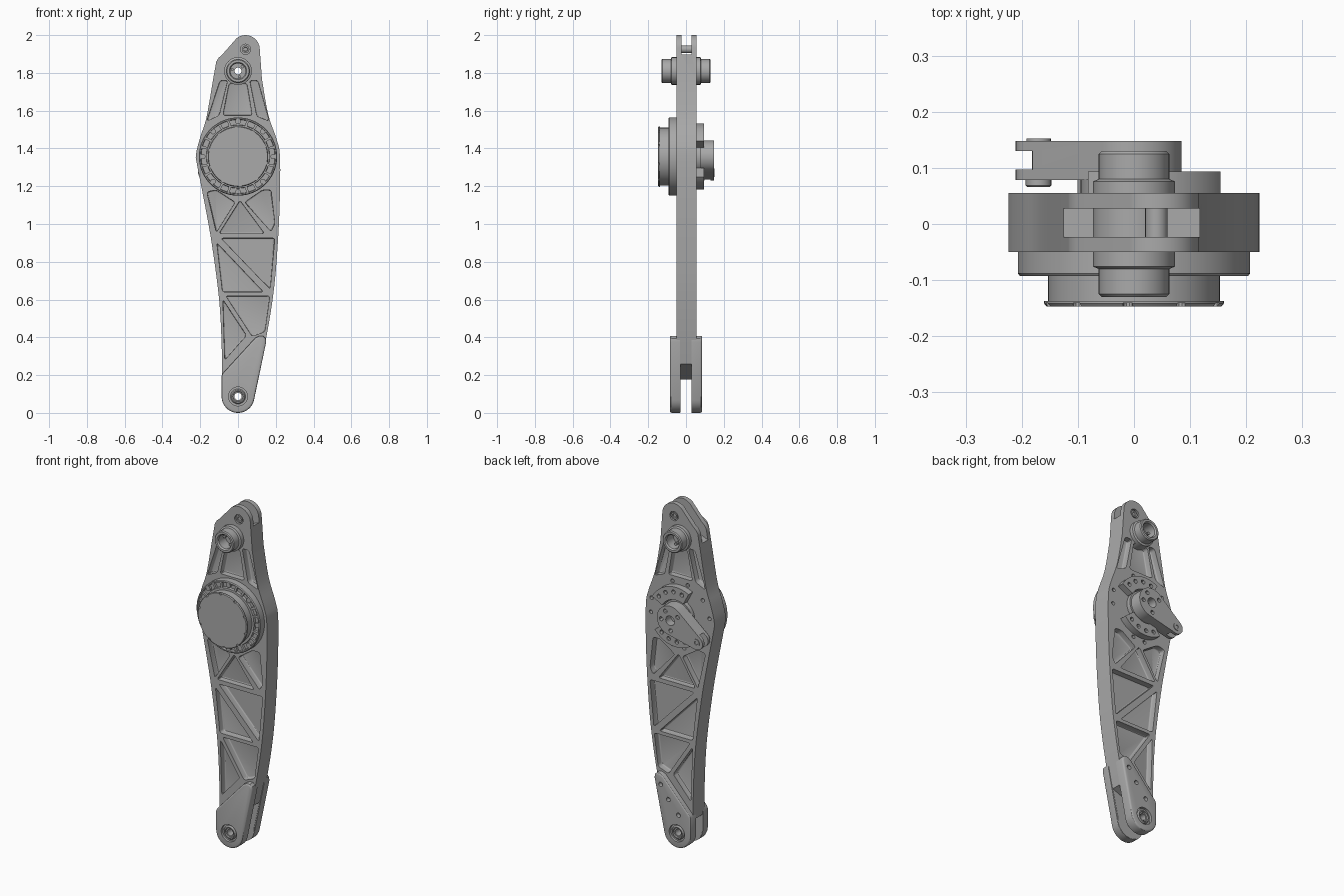
import bpy, bmesh, math
from mathutils import Vector

cube = bpy.data.objects.get("Cube")
if cube:
    bpy.data.objects.remove(cube, do_unlink=True)

metal = bpy.data.materials.new("machined_grey")
metal.use_nodes = True
metal.diffuse_color = (0.4, 0.4, 0.4, 1)
metal.node_tree.nodes["Principled BSDF"].inputs["Base Color"].default_value = (0.4, 0.4, 0.4, 1)


def finish(name, bm):
    bmesh.ops.recalc_face_normals(bm, faces=bm.faces)
    mesh = bpy.data.meshes.new(name)
    bm.to_mesh(mesh)
    bm.free()
    mesh.materials.append(metal)
    obj = bpy.data.objects.new(name, mesh)
    bpy.context.collection.objects.link(obj)
    return obj


def prism(name, pts, y0, y1, corner=0, edge=0):
    """Extrude an x-z outline from y0 to y1; edge rounds the rim at y1."""
    bm = bmesh.new()
    face = bm.faces.new([bm.verts.new((x, y0, z)) for x, z in pts])
    if corner:
        bmesh.ops.bevel(bm, geom=bm.verts[:], offset=corner, segments=3, profile=0.5, affect='VERTICES')
        face = bm.faces[:][0]
    out = bmesh.ops.extrude_face_region(bm, geom=[face], use_keep_orig=True)["geom"]
    bmesh.ops.translate(bm, verts=[v for v in out if isinstance(v, bmesh.types.BMVert)], vec=(0, y1 - y0, 0))
    if edge:
        rim = [e for e in bm.edges if all(abs(v.co.y - y1) < 1e-5 for v in e.verts)]
        bmesh.ops.bevel(bm, geom=rim, offset=edge, segments=3, profile=0.5, affect='EDGES')
    return finish(name, bm)


def lathe(name, x, z, profile, steps=48):
    """Turn a closed (radius, y) profile around an axis along y."""
    bm = bmesh.new()
    vs = [bm.verts.new((x + r, y, z)) for r, y in profile]
    es = [bm.edges.new((a, b)) for a, b in zip(vs, vs[1:] + vs[:1])]
    bmesh.ops.spin(bm, geom=vs + es, cent=(x, 0, z), axis=(0, 1, 0), angle=math.tau, steps=steps)
    bmesh.ops.remove_doubles(bm, verts=bm.verts[:], dist=1e-5)
    return finish(name, bm)


def arc(x, z, r, a0, a1, n=12):
    angles = [math.radians(a0 + (a1 - a0) * i / n) for i in range(n + 1)]
    return [(x + r * math.cos(a), z + r * math.sin(a)) for a in angles]


def rod(name, x, z, r, y0, y1, n=24):
    return prism(name, arc(x, z, r, 0, 360 - 360 / n, n - 1), y0, y1)


def polar(x, z, r, a):
    return x + r * math.cos(math.radians(a)), z + r * math.sin(math.radians(a))


def spline(pts, n=5):
    """Smooth open curve through the given points."""
    p = [Vector(q) for q in [pts[0]] + pts + [pts[-1]]]
    out = []
    for a, b, c, d in zip(p, p[1:], p[2:], p[3:]):
        for i in range(n):
            t = i / n
            out.append(tuple(0.5 * (2 * b + (c - a) * t + (2 * a - 5 * b + 4 * c - d) * t * t
                                    + (3 * b - a - 3 * c + d) * t ** 3)))
    return out + [pts[-1]]


def cut(obj, cutters):
    for c in cutters:
        mod = obj.modifiers.new("cut", 'BOOLEAN')
        mod.object, mod.operation, mod.solver = c, 'DIFFERENCE', 'EXACT'
    dg = bpy.context.evaluated_depsgraph_get()
    mesh = bpy.data.meshes.new_from_object(obj.evaluated_get(dg))
    obj.modifiers.clear()
    obj.data = mesh
    for c in cutters:
        bpy.data.objects.remove(c, do_unlink=True)


HUB = 1.357       # height of the main hub axis
FRONT, BACK = -0.05, 0.055

# Main arm plate
right = [(.085, .1), (.148, .39), (.19, .653), (.212, .918), (.222, 1.156), (.222, 1.36),
         (.205, 1.447), (.16, 1.58), (.127, 1.765)]
left = [(-.115, 1.86), (-.132, 1.765), (-.168, 1.56), (-.2, 1.46), (-.222, 1.37), (-.217, 1.315),
        (-.175, 1.1), (-.138, .89), (-.1, .6), (-.086, .336), (-.086, .1)]
outline = (spline(right) + arc(.04, 1.925, .075, 5, 130) + [(-.085, 1.895), (-.103, 1.88)]
           + spline(left) + arc(0, .087, .086, 185, 355))
arm = prism("arm_plate", outline, FRONT, BACK)

# Truss pockets on both faces, leaving a thin web
pockets = [
    [(-.095, 1.76), (-.055, 1.76), (-.1, 1.575), (-.165, 1.545)],
    [(-.047, 1.745), (.047, 1.745), (.075, 1.575), (-.08, 1.575)],
    [(.062, 1.76), (.105, 1.76), (.165, 1.545), (.1, 1.57)],
    [(-.165, 1.17), (-.115, 1.18), (-.015, 1.115), (-.115, .955)],
    [(.01, 1.125), (-.1, .95), (.14, .95)],
    [(.175, 1.18), (.13, 1.18), (.035, 1.115), (.175, .96), (.195, 1.0)],
    [(-.09, .925), (.195, .925), (.17, .655)],
    [(-.112, .9), (.135, .64), (-.082, .64)],
    [(-.065, .62), (.168, .62), (.142, .43), (.075, .405)],
    [(-.08, .6), (.045, .41), (-.07, .28)],
]
cutters = []
for pts in pockets:
    cutters.append(prism("pocket_cutter", pts, FRONT - .03, FRONT + .036, corner=.012, edge=.006))
    cutters.append(prism("pocket_cutter", pts, BACK + .03, BACK - .036, corner=.012, edge=.006))
# Top and bottom clevis slots, pin and axle holes
cutters += [
    prism("top_slot_cutter", [(-.2, 1.77), (.2, 1.93), (.2, 2.1), (-.2, 2.1)], -.023, .028),
    prism("bottom_slot_cutter", [(-.2, .13), (.2, .29), (.2, -.1), (-.2, -.1)], -.03, .028),
    rod("axle_cutter", 0, 1.81, .045, -.1, .1),
    rod("foot_cutter", 0, .087, .04, -.1, .1),
    rod("pin_cutter", .04, 1.925, .027, -.1, -.037),
    rod("pin_cutter", .04, 1.925, .027, .042, .1),
]
for a in (-10, 15, 75, 105, 140, 172, 262, 285):
    cutters.append(rod("bolt_hole_cutter", *polar(0, HUB, .192, a), .011, .03, .1, 12))
cut(arm, cutters)

# Top clevis pin, with a hollow head on both faces
lathe("clevis_pin", .04, 1.925, [(0, -.041), (.01, -.041), (.012, -.047), (.02, -.047), (.02, .052),
                                (.012, .052), (.01, .046), (0, .046)], 24)

# Upper axle boss, hollow, projecting on both faces
half = [(.018, .06), (.04, .06), (.04, .122), (.046, .13), (.058, .13), (.063, .125),
        (.063, .08), (.073, .076)]
lathe("axle_boss", 0, 1.81, half + [(r, -y) for r, y in reversed(half)])
for side in (-1, 1):
    for a in (45, 165, 285):
        rod("boss_spoke", *polar(0, 1.81, .031, a), .008, side * .06, side * .085, 10)

# Foot cheeks with countersunk bearings
cheek = (arc(0, .087, .087, -180, -12, 16)
         + [(.149, .375), (.146, .395), (.133, .407), (.113, .408), (.09, .396), (-.08, .21), (-.087, .195)])
for name, y0, y1 in (("front_cheek", -.032, -.085), ("back_cheek", .03, .085)):
    obj = prism(name, cheek, y0, y1, edge=.01)
    s = 1 if y1 > 0 else -1
    holes = [rod("bearing_cutter", 0, .087, .05, y1 - s * .015, y1 + s * .05, 32),
             rod("bearing_cutter", 0, .087, .036, y0 - s * .05, y1, 32)]
    if s > 0:
        holes += [rod("bolt_cutter", x, z, .013, .06, .12, 16) for x, z in ((.105, .345), (.055, .27), (-.01, .195))]
    # Keep the web pocket clear of the hidden side of the cheek
    cut(obj, holes)
    lathe("foot_bearing", 0, .087, [(.019, y0), (.04, y0), (.04, y1 - s * .012), (.034, y1 - s * .004),
                                    (.028, y1 - s * .004), (.026, y1 - s * .012), (.019, y1 - s * .012)], 32)

# Front motor ring with a grooved face, webs and screws
lathe("motor_ring", 0, HUB, [(0, FRONT + .01), (.207, FRONT + .01), (.207, -.088), (.203, -.093), (.197, -.093),
                             (.195, -.076), (.168, -.076), (.166, -.09), (0, -.09)], 96)
for i in range(8):
    a = i * 45
    rod("ring_screw", *polar(0, HUB, .186, a), .014, -.07, -.091, 12)
    for off in (-15, 15):
        pts = [polar(0, HUB, r, a + off + d) for r, d in ((.166, -2), (.197, -2), (.197, 2), (.166, 2))]
        prism("ring_web", pts, -.07, -.089)

# Front motor cap with rim tabs
cap = lathe("motor_cap", 0, HUB, [(0, -.085), (.153, -.085), (.153, -.137), (.16, -.137), (.16, -.142),
                                  (.156, -.147), (0, -.147)], 96)
cut(cap, [rod("notch_cutter", *polar(0, HUB, .157, 22 + i * 36), .009, -.141, -.17, 10) for i in range(10)])

# Rear flange: base, two raised arc segments with bolt holes
rod("flange_base", 0, HUB, .095, .04, .08, 48)
for name, a0, a1 in (("upper_flange", 28, 118), ("lower_flange", 235, 322)):
    seg = prism(name, arc(0, HUB, .175, a0, a1, 20) + arc(0, HUB, .1, a1, a0, 20), .045, .094)
    cut(seg, [rod("hole_cutter", *polar(0, HUB, .145, a0 + (a1 - a0) * t), .012, .075, .12, 12)
              for t in (.14, .38, .62, .86)])

# Rear crank with a forked tip
TIP = (-.17, 1.272)
lean = math.degrees(math.atan2(TIP[1] - HUB, TIP[0]))
spread = math.degrees(math.acos((.085 - .041) / math.hypot(TIP[0], TIP[1] - HUB)))
crank = prism("crank", arc(0, HUB, .085, lean + spread, lean + 360 - spread, 36)
              + arc(*TIP, .041, lean - spread, lean + spread, 16), .078, .148)
holes = [rod("bore_cutter", 0, HUB, .028, .1, .2)]
holes += [rod("bolt_cutter", *polar(0, HUB, .058, lean + a), .012, .115, .2, 12) for a in (60, 150, 210, 300)]
fork = [polar(*TIP, r, lean + a) for r, a in ((.045, 120), (.12, 45), (.12, -45), (.045, -120))]
holes.append(prism("fork_cutter", fork, .097, .13))
cut(crank, holes)
lathe("crank_pin", *TIP, [(0, .066), (.02, .066), (.023, .069), (.023, .08), (.012, .08), (.012, .145),
                          (.022, .145), (.022, .152), (.01, .152), (.008, .147), (0, .147)], 20)

# Smooth curved walls, keep machined edges crisp
bpy.ops.object.select_all(action='DESELECT')
for obj in bpy.context.scene.objects:
    if obj.type == 'MESH':
        obj.select_set(True)
        bpy.context.view_layer.objects.active = obj
bpy.ops.object.shade_smooth_by_angle(angle=math.radians(30))
